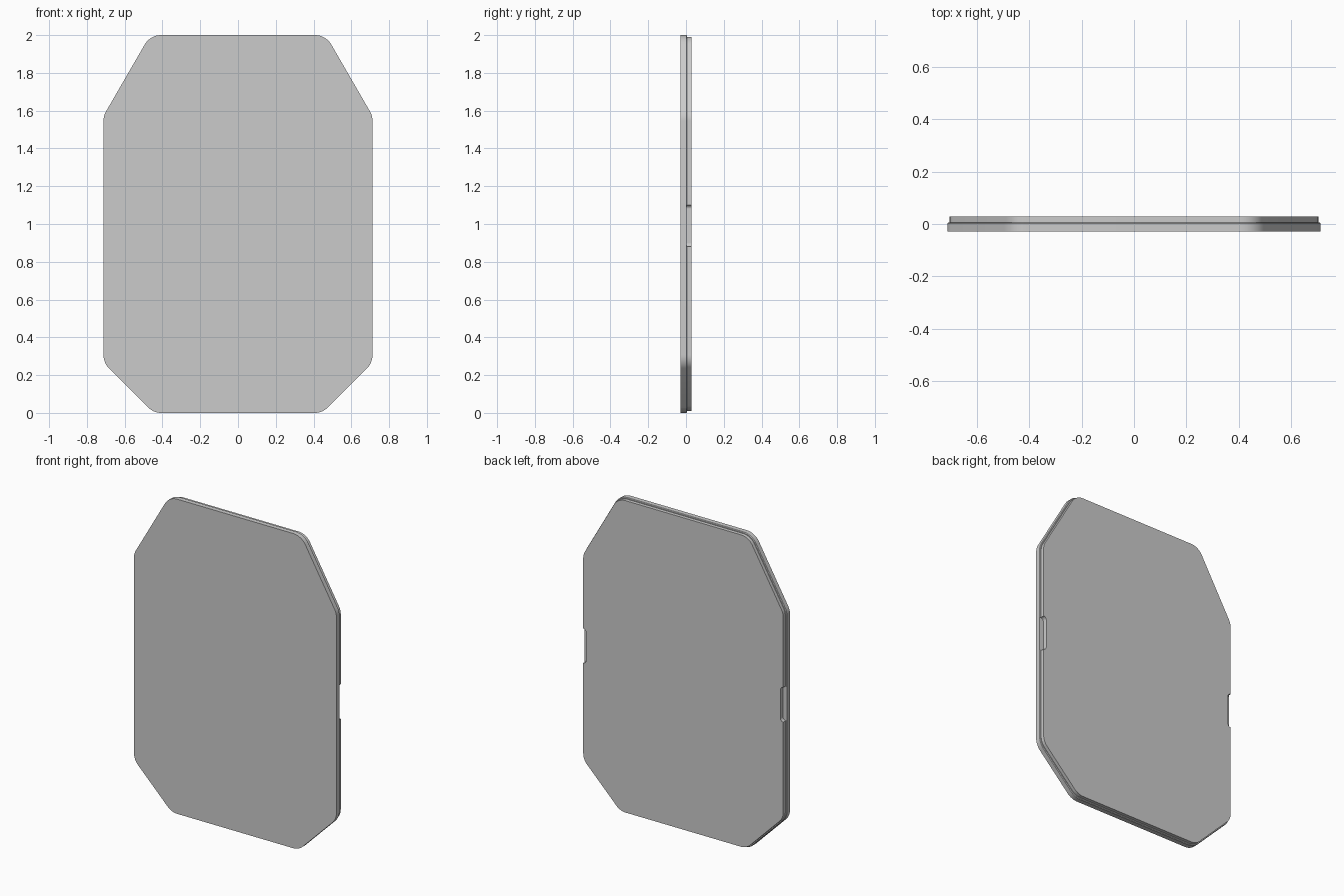
import bpy, bmesh, math
from mathutils import Vector

if "Cube" in bpy.data.objects:
    bpy.data.objects.remove(bpy.data.objects["Cube"])


def rounded(points, radii, steps=8):
    """Round every corner of a convex counter-clockwise outline."""
    out, n = [], len(points)
    for i, p in enumerate(points):
        p = Vector(p)
        a = (Vector(points[i - 1]) - p).normalized()
        b = (Vector(points[(i + 1) % n]) - p).normalized()
        half = a.angle(b) / 2
        r = radii[i]
        c = p + (a + b).normalized() * (r / math.sin(half))
        s = p + a * (r / math.tan(half)) - c
        e = p + b * (r / math.tan(half)) - c
        turn = math.pi - 2 * half
        for k in range(steps + 1):
            t = k / steps
            v = s * (math.sin((1 - t) * turn) / math.sin(turn)) + e * (math.sin(t * turn) / math.sin(turn))
            out.append(c + v)
    return out


def inset(points, d):
    """Move every edge of a counter-clockwise outline inwards by d."""
    res, n = [], len(points)
    for i, p in enumerate(points):
        p = Vector(p)
        u = (p - Vector(points[i - 1])).normalized()
        w = (Vector(points[(i + 1) % n]) - p).normalized()
        n1, n2 = Vector((-u.y, u.x)), Vector((-w.y, w.x))
        res.append(p + (n1 + n2) * (d / (1 + n1.dot(n2))))
    return res


def loft(name, layers):
    """Stack outlines (list of (y, points)) into a closed solid."""
    bm = bmesh.new()
    rings = [[bm.verts.new((p.x, y, p.y)) for p in pts] for y, pts in layers]
    n = len(rings[0])
    for lo, hi in zip(rings, rings[1:]):
        for i in range(n):
            j = (i + 1) % n
            bm.faces.new((lo[i], lo[j], hi[j], hi[i]))
    bm.faces.new(rings[0])
    bm.faces.new(rings[-1])
    bmesh.ops.recalc_face_normals(bm, faces=bm.faces)
    me = bpy.data.meshes.new(name)
    bm.to_mesh(me)
    bm.free()
    ob = bpy.data.objects.new(name, me)
    bpy.context.collection.objects.link(ob)
    return ob


def smooth(ob):
    bpy.ops.object.select_all(action='DESELECT')
    ob.select_set(True)
    bpy.context.view_layer.objects.active = ob
    bpy.ops.object.shade_smooth_by_angle(angle=math.radians(30))


# Eight-sided outline shared by both plates
right = [(0.447, 0), (0.712, 0.265), (0.712, 1.573), (0.465, 2)]
outline = right + [(-x, z) for x, z in reversed(right)]


def plate(name, profile):
    return loft(name, [(y, rounded(inset(outline, d), [0.1 - d] * 8)) for y, d in profile])


# Front plate with a small chamfer at its back edge
front = plate("front_plate", [(-0.028, 0.0), (0.002, 0.0), (0.006, 0.004)])

# Slightly smaller back plate
back = plate("back_plate", [(0.005, 0.009), (0.028, 0.009)])

# Rounded finger notches on both sides
for s in (-1, 1):
    xs = sorted((s * 0.683, s * 0.75))
    box = [(xs[0], 0.88), (xs[1], 0.88), (xs[1], 1.1), (xs[0], 1.1)]
    cut = loft("notch_cutter", [(y, rounded(box, [0.02] * 4)) for y in (0.002, 0.05)])
    cut.hide_render = True
    cut.hide_viewport = True
    for ob in (front, back):
        m = ob.modifiers.new("notch", 'BOOLEAN')
        m.operation = 'DIFFERENCE'
        m.solver = 'EXACT'
        m.object = cut

for ob in (front, back):
    smooth(ob)
